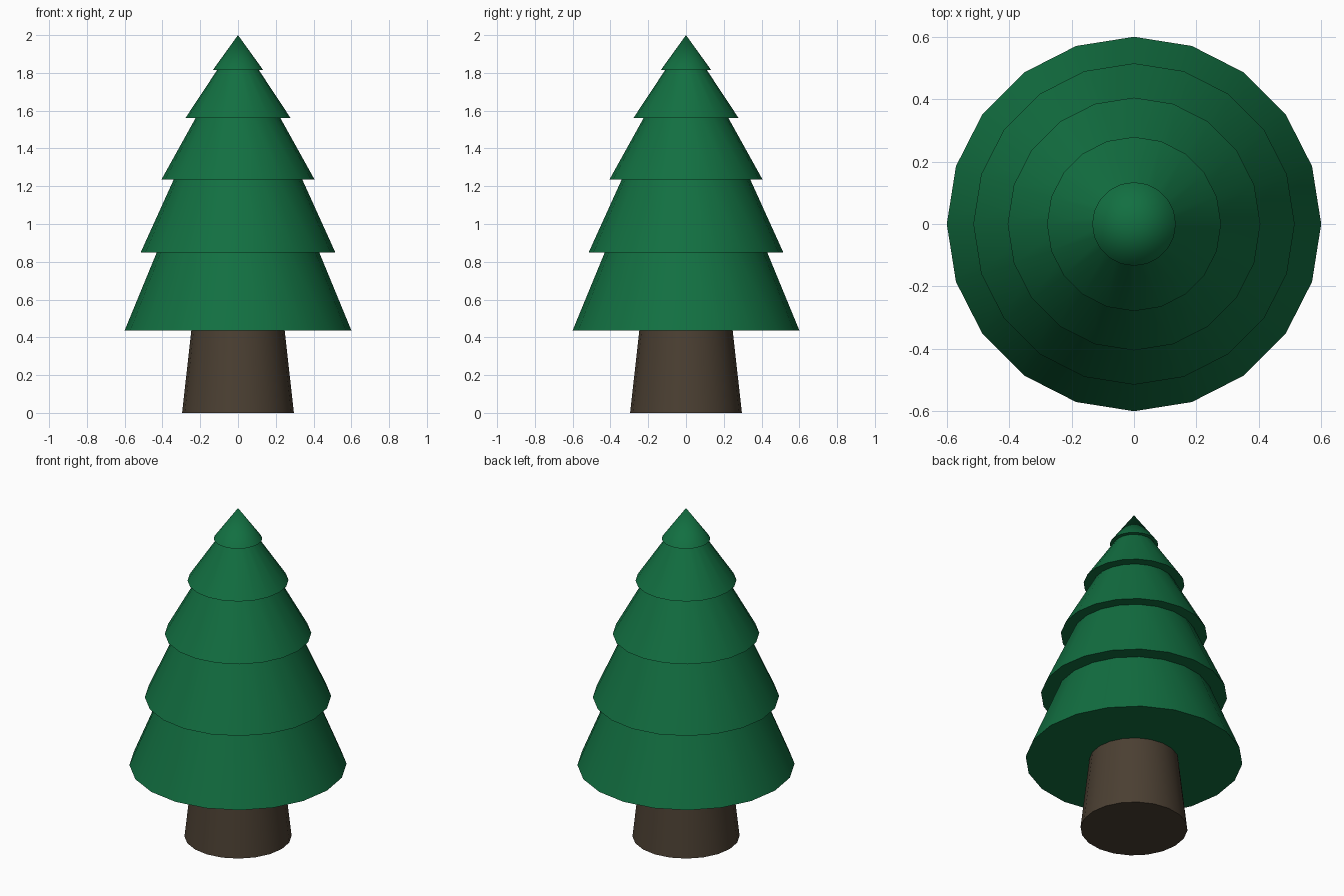
import bpy
import math

if "Cube" in bpy.data.objects:
    bpy.data.objects.remove(bpy.data.objects["Cube"])

SIDES = 20
OVERLAP = 0.03  # how far each part tucks into the one above


def material(name, rgb):
    mat = bpy.data.materials.new(name)
    mat.diffuse_color = (*rgb, 1)
    mat.use_nodes = True
    mat.node_tree.nodes["Principled BSDF"].inputs["Base Color"].default_value = mat.diffuse_color
    return mat


def frustum(name, z0, r0, z1, r1, mat):
    bpy.ops.mesh.primitive_cone_add(
        vertices=SIDES, radius1=r0, radius2=r1, depth=z1 - z0,
        location=(0, 0, (z0 + z1) / 2))
    obj = bpy.context.object
    obj.name = name
    obj.data.materials.append(mat)
    bpy.ops.object.shade_smooth_by_angle(angle=math.radians(30))
    return obj


bark = material("bark", (0.07, 0.05, 0.032))
needles = material("needles", (0.006, 0.16, 0.053))

# Tapered trunk
slope = (0.247 - 0.296) / 0.437
frustum("trunk", 0, 0.296, 0.437 + OVERLAP, 0.247 + slope * OVERLAP, bark)

# Foliage tiers: bottom height, bottom radius, top height, top radius
tiers = [
    (0.437, 0.600, 0.850, 0.430),
    (0.850, 0.515, 1.236, 0.340),
    (1.236, 0.405, 1.560, 0.225),
    (1.560, 0.279, 1.814, 0.111),
]
for i, (z0, r0, z1, r1) in enumerate(tiers, 1):
    slope = (r1 - r0) / (z1 - z0)
    frustum(f"foliage_tier_{i}", z0, r0, z1 + OVERLAP, r1 + slope * OVERLAP, needles)

# Pointed tip
frustum("foliage_tip", 1.814, 0.134, 2.0, 0, needles)
